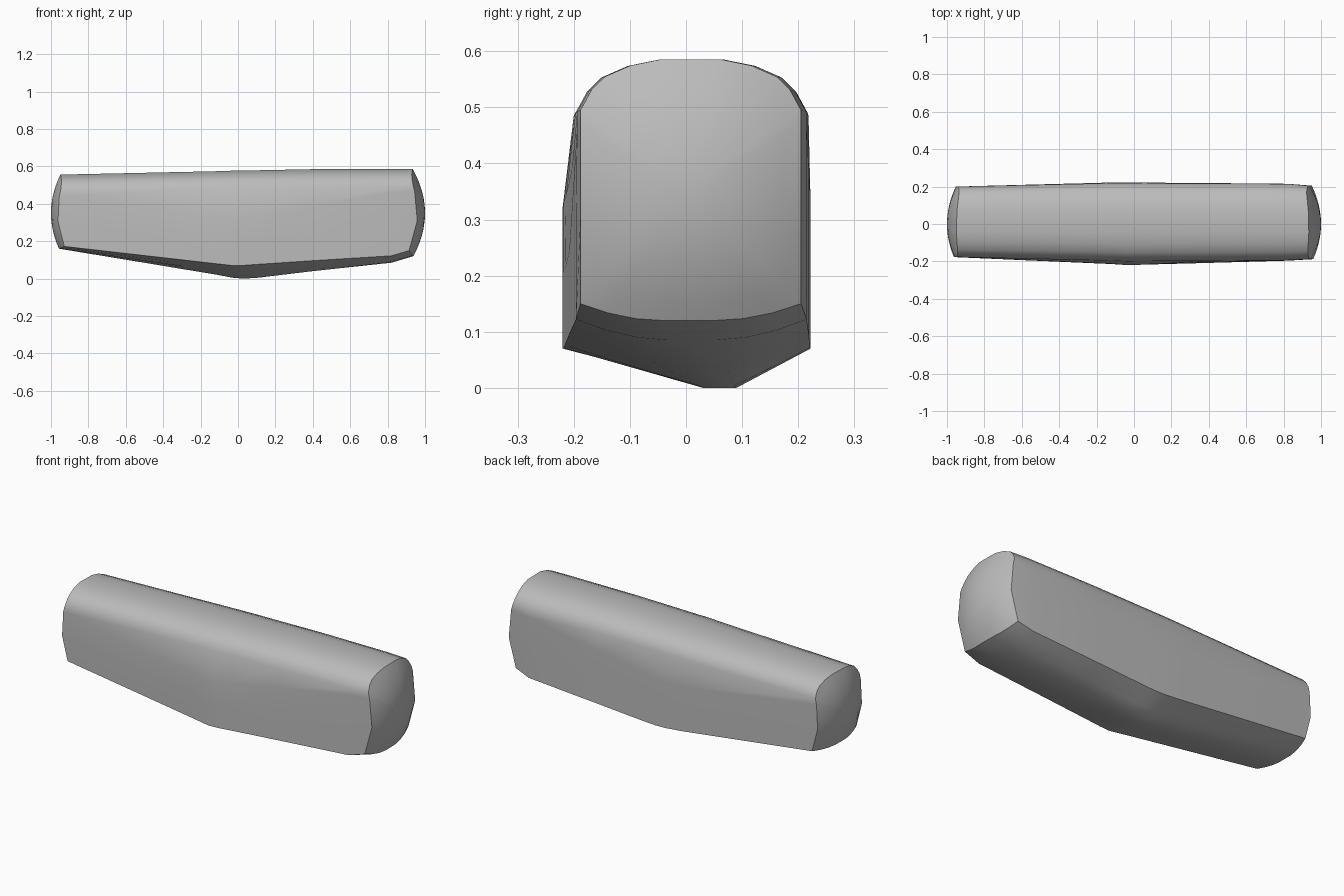
import bpy
import bmesh
import math

cube = bpy.data.objects.get("Cube")
if cube:
    bpy.data.objects.remove(cube)

grey = bpy.data.materials.new("plain_grey")
grey.use_nodes = True
colour = (0.5, 0.5, 0.5, 1)
grey.diffuse_color = colour
grey.node_tree.nodes["Principled BSDF"].inputs["Base Color"].default_value = colour

MID_Z = 0.35


def mix(a, b, t):
    return a + (b - a) * t


def dome_x(side, y, z):
    """Shallow domed end surface."""
    return side * (1 - 0.045 * (y / 0.2) ** 2 - 0.063 * ((z - MID_Z) / 0.235) ** 2)


def section(front, back, front_low, back_low, keel, belly, shoulder, top, bulge):
    """Closed outline (y, z) of the bar: flat sides, rounded top, keeled underside."""
    pts = []
    # Front side, bending at the belly line
    f_top = front + 0.02 * bulge
    f_belly = mix(f_top, front, bulge)
    pts += [(front, front_low), (front, mix(front_low, belly, 0.5)),
            (f_belly, belly), (f_top, shoulder)]
    # Rounded top
    b_top = back - 0.004 * bulge
    centre, half = (f_top + b_top) / 2, (b_top - f_top) / 2
    rise = top - shoulder
    for u, v in ((-0.9, 0.4), (-0.78, 0.66), (-0.55, 0.88), (-0.28, 1)):
        pts.append((centre + u * half, shoulder + v * rise))
    for u, v in ((0.28, 1), (0.55, 0.88), (0.78, 0.66), (0.9, 0.4)):
        pts.append((centre + u * half, shoulder + v * rise))
    # Back side
    pts += [(b_top, shoulder), (back, belly),
            (back, mix(back_low, belly, 0.5)), (back, back_low)]
    # Underside: straight at the middle, a gentle curve at the ends
    k_front, k_back = mix(-0.04, 0.03, bulge), mix(0.05, 0.09, bulge)
    for t in (0.33, 0.67):
        pts.append((mix(back, k_back, t),
                    mix(back_low, keel, mix(1 - (1 - t) ** 2, t, bulge))))
    pts += [(k_back, keel), (k_front, keel)]
    for t in (0.67, 0.33):
        pts.append((mix(front, k_front, t),
                    mix(front_low, keel, mix(1 - (1 - t) ** 2, t, bulge))))
    return pts


# x, then the section values
stations = [
    (-0.95, -0.177, 0.2, 0.172, 0.172, 0.16, 0.44, 0.47, 0.556, 0),
    (-0.12, -0.214, 0.222, 0.08, 0.08, 0.022, 0.33, 0.483, 0.574, 0.9),
    (-0.03, -0.22, 0.222, 0.07, 0.072, 0.005, 0.32, 0.485, 0.577, 1),
    (0.03, -0.218, 0.222, 0.071, 0.07, 0, 0.33, 0.486, 0.578, 1),
    (0.1, -0.216, 0.221, 0.076, 0.073, 0.004, 0.34, 0.487, 0.579, 0.9),
    (0.4, -0.208, 0.219, 0.096, 0.094, 0.04, 0.39, 0.49, 0.585, 0.55),
    (0.82, -0.196, 0.215, 0.122, 0.122, 0.085, 0.46, 0.492, 0.585, 0.1),
    (0.94, -0.188, 0.205, 0.15, 0.15, 0.12, 0.47, 0.495, 0.585, 0),
]

bm = bmesh.new()
rings = []
for i, (x, *values) in enumerate(stations):
    ring = []
    for y, z in section(*values):
        end = -1 if i == 0 else 1 if i == len(stations) - 1 else 0
        ring.append(bm.verts.new((dome_x(end, y, z) if end else x, y, z)))
    rings.append(ring)


def bridge(a, b):
    for j in range(len(a)):
        k = (j + 1) % len(a)
        bm.faces.new((a[j], a[k], b[k], b[j]))


# Long body
for a, b in zip(rings, rings[1:]):
    bridge(a, b)

# Domed ends, shrinking towards the middle
for side, outer in ((-1, rings[0]), (1, rings[-1])):
    edge = outer
    for s in (0.85, 0.7, 0.52, 0.35, 0.17):
        inner = []
        for v in outer:
            y, z = v.co.y * s, MID_Z + (v.co.z - MID_Z) * s
            inner.append(bm.verts.new((dome_x(side, y, z), y, z)))
        bridge(edge, inner)
        edge = inner
    tip = bm.verts.new((side, 0, MID_Z))
    for j in range(len(edge)):
        bm.faces.new((edge[j], edge[(j + 1) % len(edge)], tip))

bmesh.ops.recalc_face_normals(bm, faces=bm.faces)
mesh = bpy.data.meshes.new("rounded_bar")
bm.to_mesh(mesh)
bm.free()
mesh.materials.append(grey)
bar = bpy.data.objects.new("rounded_bar", mesh)
bpy.context.collection.objects.link(bar)

bpy.ops.object.select_all(action="DESELECT")
bar.select_set(True)
bpy.context.view_layer.objects.active = bar
bpy.ops.object.shade_smooth_by_angle(angle=math.radians(35))
